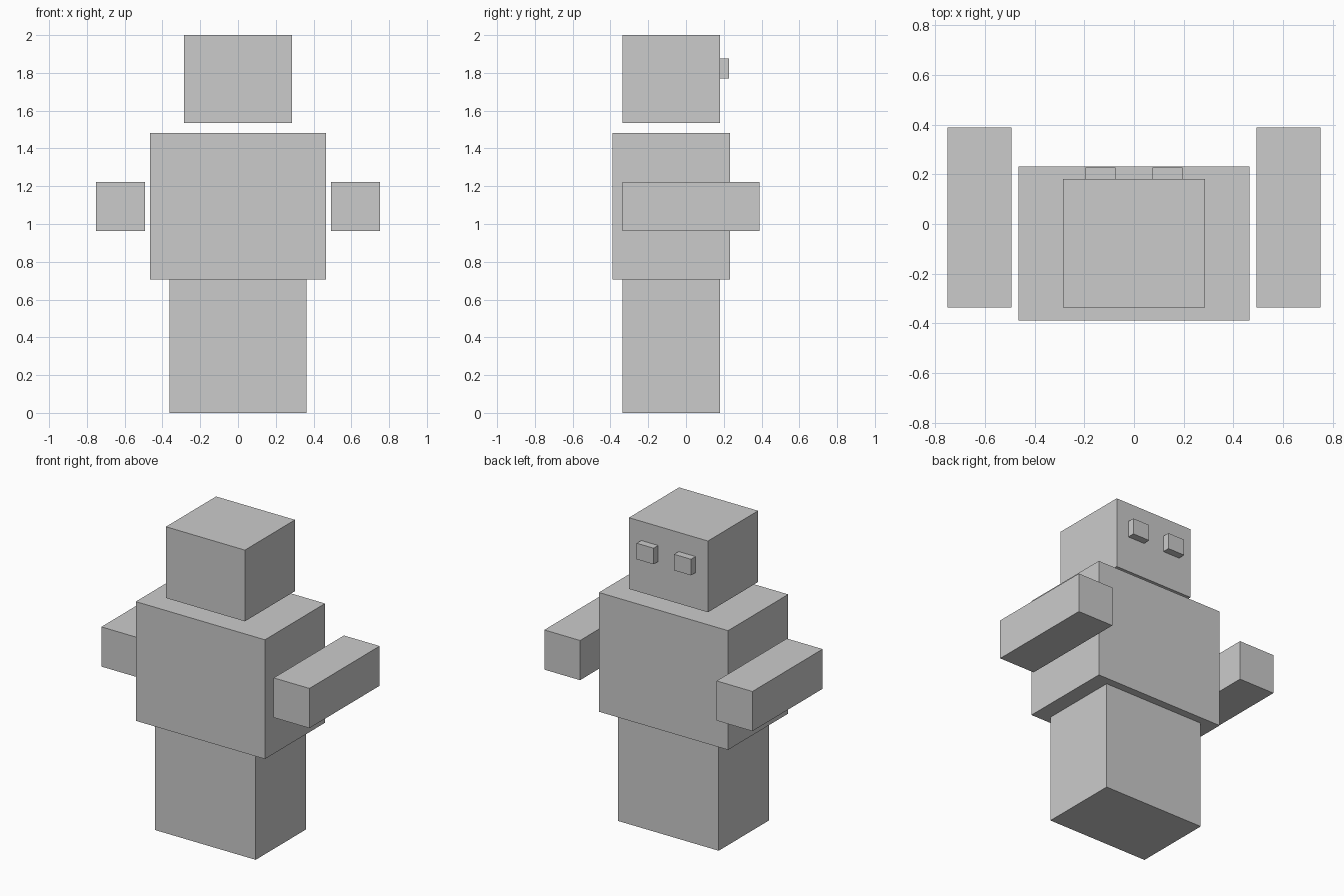
import bpy

default = bpy.data.objects.get("Cube")
if default:
    bpy.data.objects.remove(default, do_unlink=True)

# Single plain grey
grey = bpy.data.materials.new("light grey")
grey.use_nodes = True
grey.diffuse_color = (0.6, 0.6, 0.6, 1)
grey.node_tree.nodes["Principled BSDF"].inputs["Base Color"].default_value = (0.6, 0.6, 0.6, 1)


def box(name, x, y, z):
    """Flat-faced block spanning the given (min, max) ranges."""
    spans = (x, y, z)
    bpy.ops.mesh.primitive_cube_add(size=1, location=[(a + b) / 2 for a, b in spans])
    block = bpy.context.object
    block.name = name
    block.scale = [b - a for a, b in spans]
    bpy.ops.object.transform_apply(location=False, rotation=False, scale=True)
    block.data.materials.append(grey)
    return block


def mirrored_pair(name, inner, outer, y, z):
    box("left_" + name, (inner, outer), y, z)
    box("right_" + name, (-outer, -inner), y, z)


# Lower body, torso and floating head
depth = (-0.336, 0.181)
box("legs", (-0.363, 0.363), depth, (0, 0.705))
box("torso", (-0.466, 0.466), (-0.388, 0.232), (0.705, 1.483))
box("head", (-0.285, 0.285), depth, (1.535, 2))

# Detached arms reaching toward the face side, and raised eyes
mirrored_pair("arm", 0.493, 0.751, (-0.336, 0.388), (0.963, 1.222))
mirrored_pair("eye", 0.074, 0.196, (0.181, 0.228), (1.77, 1.875))
